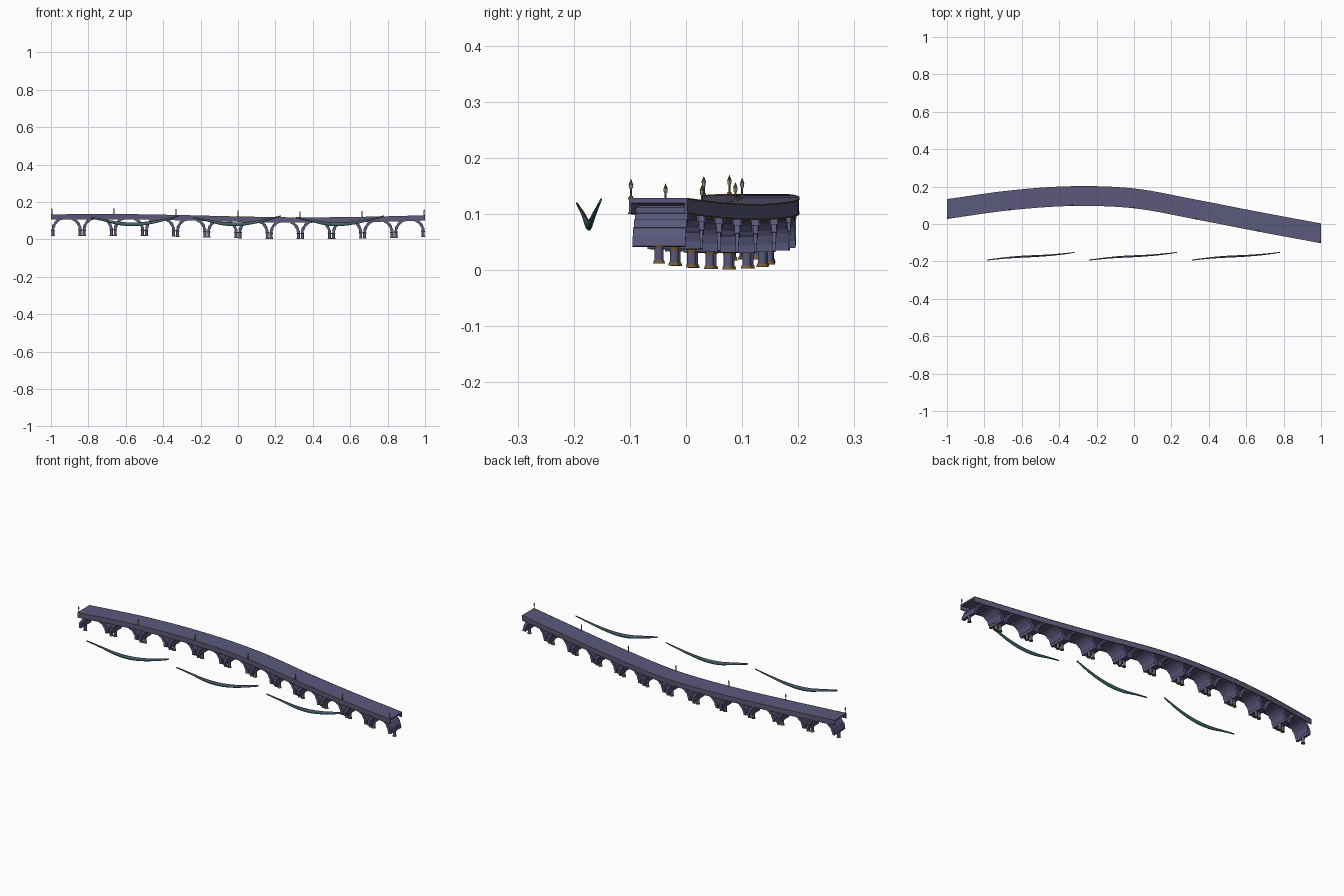
import bpy, bmesh, math
from mathutils import Matrix, Vector

cube = bpy.data.objects.get("Cube")
if cube:
    bpy.data.objects.remove(cube)


def material(name, rgb):
    m = bpy.data.materials.new(name)
    m.use_nodes = True
    m.diffuse_color = (*rgb, 1)
    m.node_tree.nodes["Principled BSDF"].inputs["Base Color"].default_value = (*rgb, 1)
    return m


STONE = material("violet stone", (0.105, 0.1, 0.205))
GOLD = material("old gold", (0.2, 0.11, 0.035))
TEAL = material("teal", (0.04, 0.14, 0.14))
PALE = material("pale lantern", (0.5, 0.47, 0.4))

# Plan bend and gentle rise of the bridge, sampled at the lamp positions
BEND = [0.08, 0.126, 0.149, 0.137, 0.077, 0.012, -0.05]
RISE = [0.018, 0.02, 0.015, 0.007, 0.002, 0.005, 0.013]


def smooth(values, t):
    """Smooth interpolation through evenly spaced values, t in 0..1."""
    n = len(values) - 1
    s = min(max(t, 0), 1) * n
    i = min(int(s), n - 1)
    f = s - i
    v = [2 * values[0] - values[1]] + values + [2 * values[-1] - values[-2]]
    a, b, c, d = v[i:i + 4]
    return b + f * ((c - a) / 2 + f * (a - 2.5 * b + 2 * c - d / 2 + f * (1.5 * (b - c) + (d - a) / 2)))


def path(x, dy=0, dz=0):
    t = (x + 1) / 2
    return Vector((x, smooth(BEND, t) + dy, smooth(RISE, t) + dz))


def finish(name, bm, *mats):
    bmesh.ops.recalc_face_normals(bm, faces=bm.faces)
    me = bpy.data.meshes.new(name)
    bm.to_mesh(me)
    bm.free()
    for m in mats:
        me.materials.append(m)
    ob = bpy.data.objects.new(name, me)
    bpy.context.collection.objects.link(ob)
    return ob


def loft(bm, rings):
    """Skin closed rings of points and cap both ends."""
    vs = [[bm.verts.new(p) for p in r] for r in rings]
    n = len(vs[0])
    for a, b in zip(vs, vs[1:]):
        for k in range(n):
            bm.faces.new((a[k], a[(k + 1) % n], b[(k + 1) % n], b[k]))
    bm.faces.new(vs[0])
    bm.faces.new(vs[-1])


def sweep(bm, profile, steps=48):
    xs = [-1 + 2 * i / steps for i in range(steps + 1)]
    loft(bm, [[path(x, dy, dz) for dy, dz in profile] for x in xs])


def box(bm, centre, size, angle=0):
    m = Matrix.Translation(centre) @ Matrix.Rotation(angle, 4, 'Y') @ Matrix.Diagonal((*size, 1))
    bmesh.ops.create_cube(bm, size=1, matrix=m)


def lathe(bm, centre, z0, z1, r0, r1, sides=12):
    m = Matrix.Translation(centre + Vector((0, 0, (z0 + z1) / 2)))
    bmesh.ops.create_cone(bm, cap_ends=True, segments=sides, radius1=r0,
                          radius2=r1, depth=z1 - z0, matrix=m)


# Deck: thin slab with hanging side skirts
W, TOP, SLAB, SKIRT = 0.052, 0.115, 0.106, 0.088
bm = bmesh.new()
sweep(bm, [(-W, SKIRT), (-W, TOP), (W, TOP), (W, SKIRT),
           (W - .005, SKIRT), (W - .005, SLAB), (.005 - W, SLAB), (.005 - W, SKIRT)])
finish("deck", bm, STONE)

# Gold beading on the deck edges
bm = bmesh.new()
for side in (-1, 1):
    for z in (SKIRT, TOP - .001):
        a, b = side * (W - .0015), side * (W + .001)
        sweep(bm, [(a, z - .001), (a, z + .0015), (b, z + .0015), (b, z - .001)])
finish("deck_trim", bm, GOLD)

# Arches: open vaults of overlapping stepped blocks
SPANS, BLOCKS, SPRING = 12, 14, 0.03
RX, RZ = 0.073, 0.068
bm = bmesh.new()
for i in range(SPANS):
    cx = -1 + (i + .5) * 2 / SPANS
    for k in range(BLOCKS):
        a = math.pi * (k + .5) / BLOCKS
        p = path(cx + RX * math.cos(a), 0, SPRING + RZ * math.sin(a))
        thick = .013 if k % 2 else .0165
        box(bm, p, (thick, .094, .0175), -a)
finish("arches", bm, STONE)

# Pillars in pairs under each springing, with gold rings
shafts, rings = bmesh.new(), bmesh.new()
for i in range(SPANS + 1):
    for s in (-1, 1):
        x = -1 + i * 2 / SPANS + s * .0105
        if abs(x) > 1:
            continue
        p = path(x)
        lathe(shafts, p, 0, SPRING + .004, .0078, .0078)
        lathe(rings, p, -.001, .005, .0105, .009)
        lathe(rings, p, SPRING - .004, SPRING + .002, .009, .0105)
for name, bm, mat in (("pillars", shafts, STONE), ("pillar_rings", rings, GOLD)):
    finish(name, bm, mat)

# Lamp posts along the front edge
posts, lamps = bmesh.new(), bmesh.new()
for i in range(7):
    p = path((-1 + i / 3) * .995, -W + .003, TOP)
    lathe(posts, p, 0, .004, .0045, .0035, 8)
    lathe(posts, p, .004, .017, .002, .002, 8)
    lathe(lamps, p, .017, .024, .003, .0038, 8)
    lathe(posts, p, .024, .034, .0042, .0004, 8)
finish("lamp_posts", posts, GOLD)
finish("lanterns", lamps, PALE)

# Floating streamers: tapered sagging bands, violet above and teal below
SAG = [0.116, 0.1, 0.084, 0.08, 0.088, 0.104, 0.124]
HEIGHT = [0.004, 0.006, 0.009, 0.0095, 0.008, 0.006, 0.003]
for n, cx in enumerate((-.552, -.005, .545)):
    bm = bmesh.new()
    rows = []
    for i in range(33):
        t = i / 32
        c = Vector((cx - .235 + .47 * t,
                    -.193 + .041 * t + .003 * math.sin(2 * math.pi * t), smooth(SAG, t)))
        h = smooth(HEIGHT, t)
        lean = .9 * (t - .5)
        row = []
        for k in range(10):
            a = 2 * math.pi * k / 10
            dy, dz = .55 * h * math.cos(a), h * math.sin(a)
            row.append(c + Vector((0, dy * math.cos(lean) + dz * math.sin(lean),
                                   dz * math.cos(lean) - dy * math.sin(lean))))
        rows.append(row)
    loft(bm, rows)
    bmesh.ops.recalc_face_normals(bm, faces=bm.faces)
    for f in bm.faces:
        f.material_index = 0 if f.normal.z > .35 else 1
        f.smooth = True
    finish(f"streamer_{n + 1}", bm, STONE, TEAL)

    # Thin gold edge running along the crest of the band
    bm = bmesh.new()
    crest = [(r[2] + r[3]) / 2 for r in rows]
    half = .0012
    loft(bm, [[p + Vector((0, dy, dz)) for dy, dz in
               ((-half, -half), (half, -half), (half, half), (-half, half))] for p in crest])
    finish(f"streamer_edge_{n + 1}", bm, GOLD)
